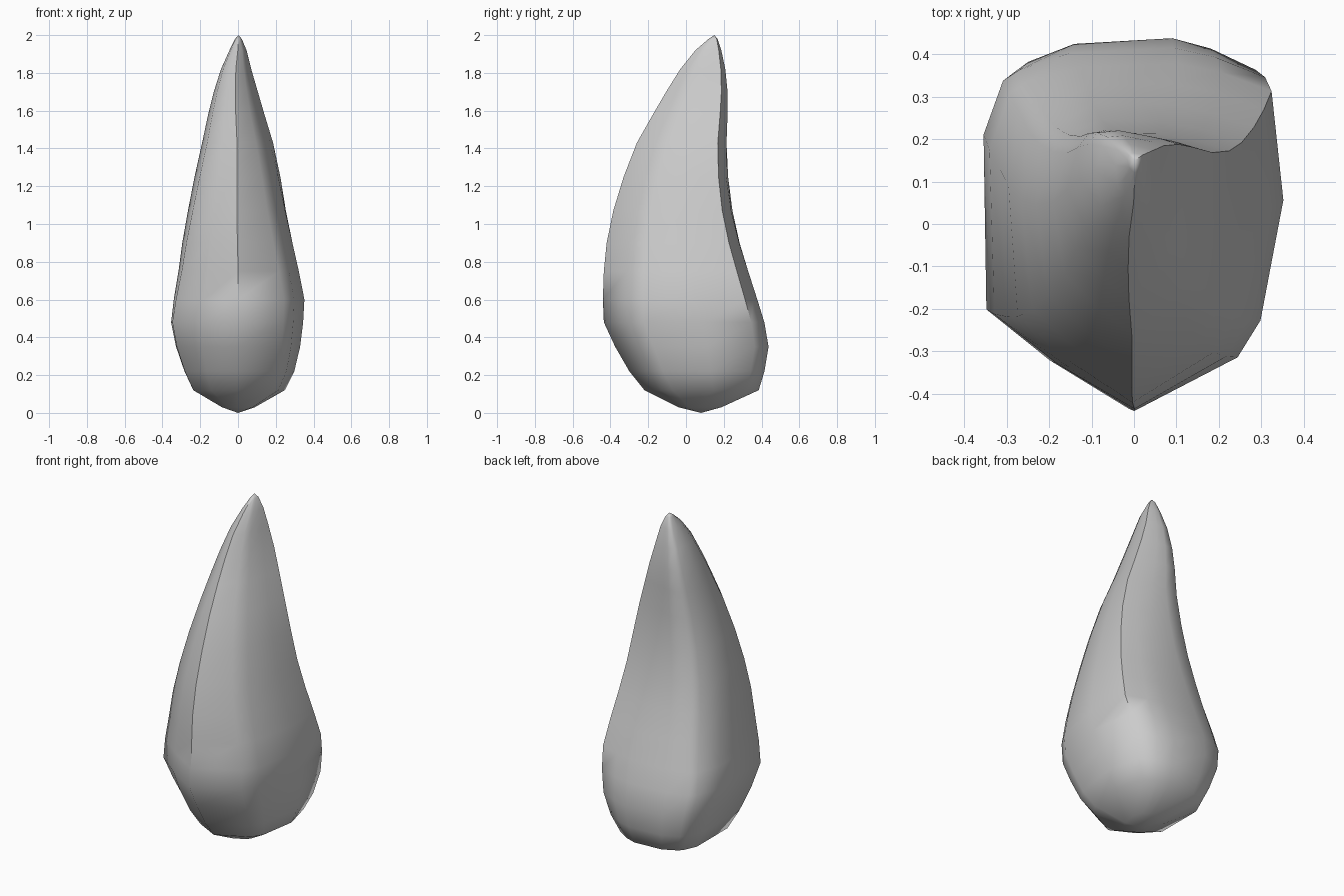
import bpy, bmesh

# Cross-sections scaled to -1..1: squared base and narrower upper claw
BASE = [(-0.02, -1), (0.7, -0.7), (0.85, -0.5), (1, 0.2), (0.9, 0.84), (0.56, 0.95), (0.28, 1),
        (-0.42, 0.97), (-0.76, 0.88), (-0.87, 0.82), (-1, 0.52), (-0.98, -0.45), (-0.55, -0.73)]
UPPER = [(-0.02, -1), (0.5, -0.62), (0.7, -0.3), (0.9, 0.3), (1, 0.8), (0.65, 0.88), (0.25, 0.94),
         (-0.2, 1), (-0.65, 0.97), (-0.82, 0.8), (-1, 0.3), (-0.85, -0.4), (-0.42, -0.75)]

# Height, x min, x max, y min, y max
RINGS = [(0.03, -0.09, 0.09, -0.04, 0.19), (0.12, -0.25, 0.25, -0.22, 0.39),
         (0.22, -0.295, 0.30, -0.30, 0.42), (0.35, -0.335, 0.33, -0.375, 0.44),
         (0.48, -0.355, 0.345, -0.435, 0.415), (0.60, -0.34, 0.355, -0.44, 0.38),
         (0.75, -0.315, 0.33, -0.435, 0.335), (0.90, -0.295, 0.30, -0.42, 0.29),
         (1.07, -0.265, 0.265, -0.385, 0.25), (1.25, -0.23, 0.23, -0.33, 0.225),
         (1.43, -0.19, 0.187, -0.26, 0.215), (1.58, -0.158, 0.14, -0.175, 0.22),
         (1.70, -0.128, 0.105, -0.105, 0.22), (1.82, -0.09, 0.07, -0.03, 0.208),
         (1.92, -0.045, 0.045, 0.05, 0.187), (1.98, -0.015, 0.02, 0.12, 0.167)]


def section(z):
    t = min(max((z - 0.5) / 1.0, 0), 1)
    r = min(max((0.5 - z) / 0.4, 0), 1) * 0.5
    pts = []
    for (a, b), (c, d) in zip(BASE, UPPER):
        u, v = a + (c - a) * t, b + (d - b) * t
        # Corners become rounder towards the bottom
        k = 1 + r * (1 / (u * u + v * v) ** 0.5 - 1)
        pts.append((u * k, v * k))
    return pts


# Loft the claw body between the rings
bm = bmesh.new()
loops = []
for z, x0, x1, y0, y1 in RINGS:
    loops.append([bm.verts.new(((x0 + x1) / 2 + u * (x1 - x0) / 2,
                                (y0 + y1) / 2 + v * (y1 - y0) / 2, z)) for u, v in section(z)])
n = len(BASE)
for lo, hi in zip(loops, loops[1:]):
    for i in range(n):
        j = (i + 1) % n
        bm.faces.new((lo[i], lo[j], hi[j], hi[i]))

# Close the rounded bottom and the pointed tip
bottom = bm.verts.new((0, 0.08, 0))
tip = bm.verts.new((0.003, 0.15, 2))
for i in range(n):
    j = (i + 1) % n
    bm.faces.new((bottom, loops[0][j], loops[0][i]))
    bm.faces.new((tip, loops[-1][i], loops[-1][j]))
bmesh.ops.recalc_face_normals(bm, faces=bm.faces)

mesh = bpy.data.meshes.new("claw")
bm.to_mesh(mesh)
bm.free()
claw = bpy.data.objects.new("claw", mesh)
bpy.context.collection.objects.link(claw)
bpy.context.view_layer.objects.active = claw
claw.select_set(True)
bpy.ops.object.shade_smooth_by_angle(angle=1.05)
